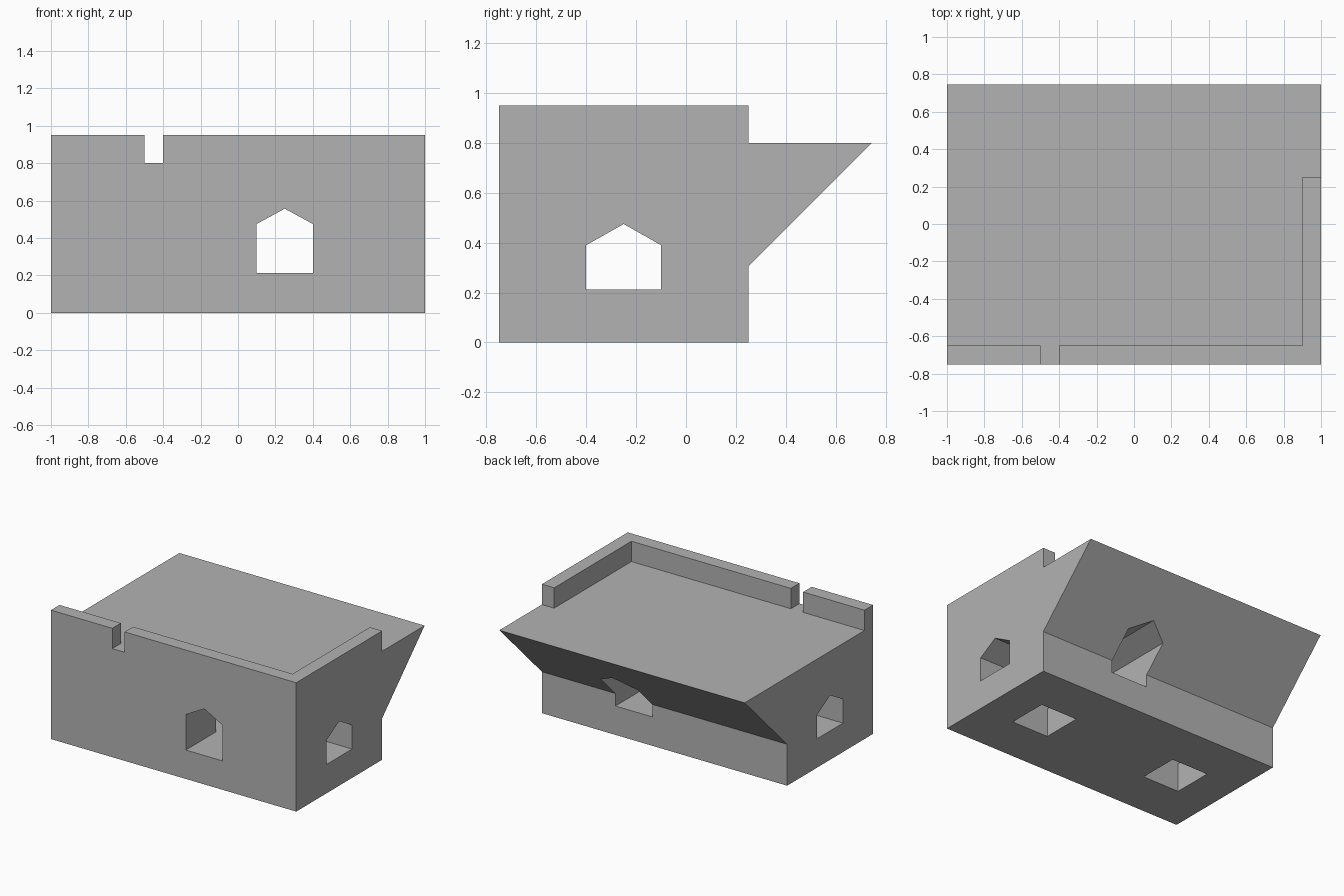
import bpy
import bmesh
from mathutils import Vector

cube = bpy.data.objects.get("Cube")
if cube:
    bpy.data.objects.remove(cube, do_unlink=True)

stone = bpy.data.materials.new("stone_grey")
stone.use_nodes = True
colour = (0.45, 0.45, 0.45, 1)
stone.diffuse_color = colour
stone.node_tree.nodes["Principled BSDF"].inputs["Base Color"].default_value = colour


def prism(name, outline, sweep):
    """Extrude a flat outline along a sweep vector into a solid."""
    bm = bmesh.new()
    face = bm.faces.new([bm.verts.new(p) for p in outline])
    moved = bmesh.ops.extrude_face_region(bm, geom=[face])["geom"]
    bmesh.ops.translate(bm, vec=Vector(sweep),
                        verts=[g for g in moved if isinstance(g, bmesh.types.BMVert)])
    bmesh.ops.recalc_face_normals(bm, faces=bm.faces)
    mesh = bpy.data.meshes.new(name)
    bm.to_mesh(mesh)
    bm.free()
    mesh.materials.append(stone)
    obj = bpy.data.objects.new(name, mesh)
    bpy.context.collection.objects.link(obj)
    return obj


def box(name, x0, x1, y0, y1, z0, z1):
    base = [(x0, y0, z0), (x1, y0, z0), (x1, y1, z0), (x0, y1, z0)]
    return prism(name, base, (0, 0, z1 - z0))


def gable(centre, half, sill, eave, peak):
    """Pointed window outline as (across, height) pairs."""
    return [(centre - half, sill), (centre + half, sill), (centre + half, eave),
            (centre, peak), (centre - half, eave)]


# Main block with parapet height and overhanging back
FRONT, WALL, BACK = -0.75, 0.25, 0.745
ROOF, TOP, SILL = 0.8, 0.95, 0.213
side = [(FRONT, 0), (WALL, 0), (WALL, 0.305), (BACK, ROOF), (WALL, ROOF),
        (WALL, TOP), (FRONT, TOP)]
house = prism("house_block", [(-1, y, z) for y, z in side], (2, 0, 0))

# Roof terrace, leaving the parapet along the front and one side
cutters = [box("terrace_cutter", -1.2, 0.9, -0.65, 0.5, ROOF, 1.2),
           box("parapet_gap_cutter", -0.5, -0.4, -0.9, -0.5, ROOF, 1.2)]

# Pointed passages running front to back and side to side
front_window = gable(0.25, 0.15, SILL, 0.475, 0.557)
side_window = gable(-0.25, 0.15, SILL, 0.39, 0.475)
cutters.append(prism("front_passage_cutter", [(x, -1, z) for x, z in front_window], (0, 2, 0)))
cutters.append(prism("side_passage_cutter", [(-1.2, y, z) for y, z in side_window], (2.4, 0, 0)))

# Square shafts from the underside up into the side passage
for sign in (-1, 1):
    x = sign * 0.57
    cutters.append(box("shaft_cutter", x - 0.15, x + 0.15, -0.4, -0.1, -0.2, 0.3))

# Carve the block
bpy.context.view_layer.objects.active = house
for cutter in cutters:
    cutter.hide_render = True
    mod = house.modifiers.new(cutter.name, "BOOLEAN")
    mod.operation = "DIFFERENCE"
    mod.solver = "EXACT"
    mod.object = cutter
    bpy.ops.object.modifier_apply(modifier=mod.name)
    bpy.data.objects.remove(cutter, do_unlink=True)
